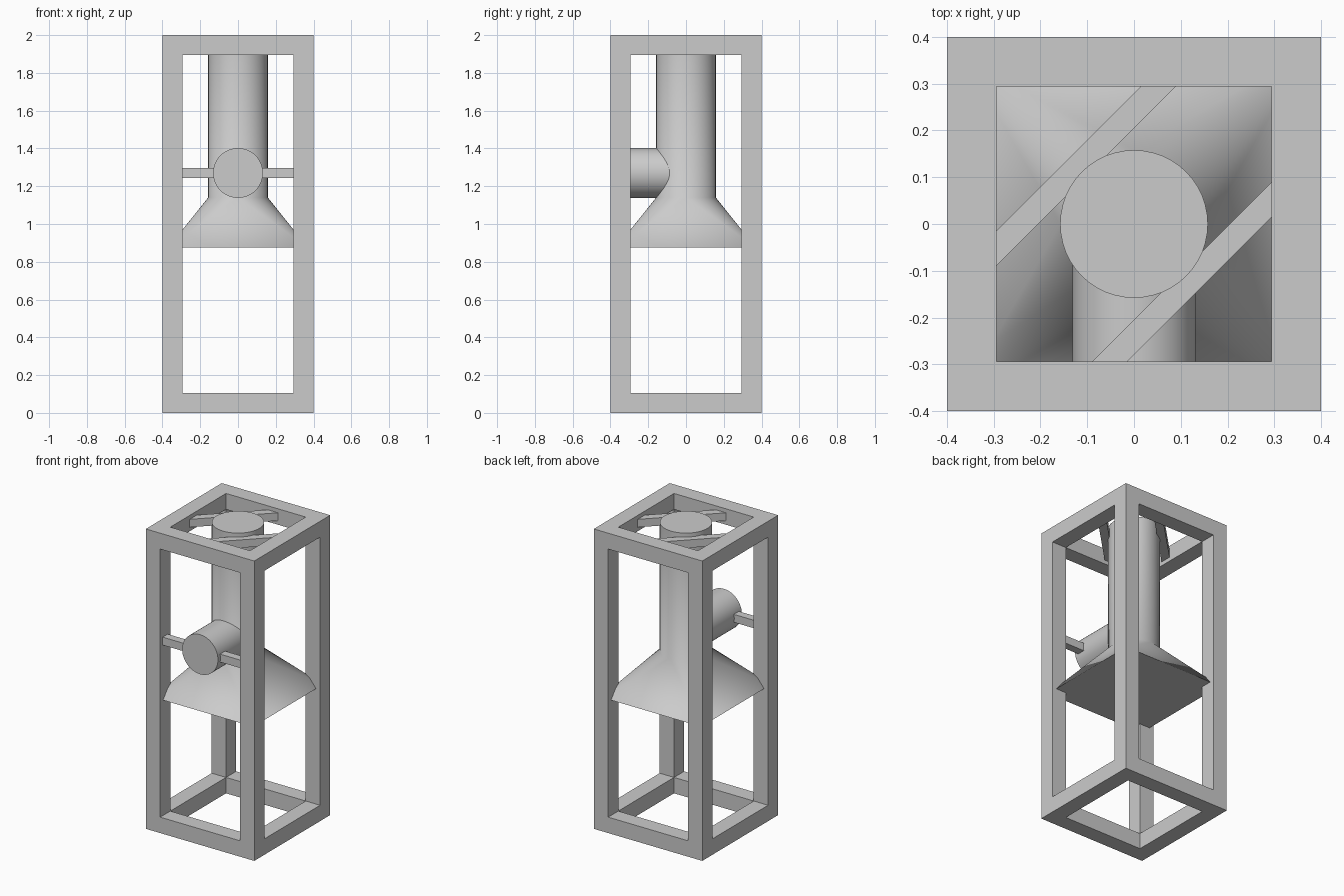
import bpy, bmesh
from math import pi, sin, cos, radians
from mathutils import Matrix, Vector

if "Cube" in bpy.data.objects:
    bpy.data.objects.remove(bpy.data.objects["Cube"], do_unlink=True)

grey = bpy.data.materials.new("light_grey")
grey.use_nodes = True
grey.diffuse_color = (0.6, 0.6, 0.6, 1)
grey.node_tree.nodes["Principled BSDF"].inputs["Base Color"].default_value = (0.6, 0.6, 0.6, 1)

OUT, INN, TOP = 0.4, 0.294, 2.0      # frame half width, opening half width, height
BAR = OUT - INN                      # frame member thickness
MID = (OUT + INN) / 2
STRUT = BAR / 2


def finish(name, bm, smooth=None):
    bmesh.ops.recalc_face_normals(bm, faces=bm.faces)
    mesh = bpy.data.meshes.new(name)
    bm.to_mesh(mesh)
    bm.free()
    obj = bpy.data.objects.new(name, mesh)
    bpy.context.collection.objects.link(obj)
    mesh.materials.append(grey)
    if smooth:
        bpy.ops.object.select_all(action='DESELECT')
        obj.select_set(True)
        bpy.context.view_layer.objects.active = obj
        bpy.ops.object.shade_smooth_by_angle(angle=radians(smooth))
    return obj


def add_box(bm, centre, size, turn=0):
    bmesh.ops.create_cube(bm, size=1, matrix=Matrix.Translation(centre)
                          @ Matrix.Rotation(turn, 4, 'Z') @ Matrix.Diagonal((*size, 1)))


def box(name, centre, size, turn=0):
    bm = bmesh.new()
    add_box(bm, centre, size, turn)
    return finish(name, bm)


# Open frame: four posts and two rings of rails
bm = bmesh.new()
for sx in (-1, 1):
    for sy in (-1, 1):
        add_box(bm, (sx * MID, sy * MID, TOP / 2), (BAR, BAR, TOP))
for z in (BAR / 2, TOP - BAR / 2):
    for s in (-1, 1):
        add_box(bm, (0, s * MID, z), (2 * INN, BAR, BAR))
        add_box(bm, (s * MID, 0, z), (BAR, 2 * INN, BAR))
finish("frame", bm)

# Main duct flaring from a round pipe into a square hood
R, N, HOOD = 0.158, 48, 0.37
Z_HOOD, Z_NECK = 0.875, 1.14
bm = bmesh.new()


def ring(z):
    return [bm.verts.new((R * cos(2 * pi * i / N), R * sin(2 * pi * i / N), z)) for i in range(N)]


neck, cap = ring(Z_NECK), ring(TOP)
corners = [bm.verts.new((x * HOOD, y * HOOD, Z_HOOD))
           for x, y in ((1, 1), (-1, 1), (-1, -1), (1, -1))]
for i in range(N):
    j = (i + 1) % N
    bm.faces.new((neck[i], neck[j], cap[j], cap[i]))
    bm.faces.new((neck[j], neck[i], corners[i * 4 // N]))
for q in range(4):
    bm.faces.new((corners[q - 1], corners[q], neck[q * N // 4]))
bm.faces.new(cap)
bm.faces.new(corners)
finish("duct_and_hood", bm, 60)

# Round side inlet reaching the front of the frame
Z_IN = 1.27
bm = bmesh.new()
bmesh.ops.create_cone(bm, cap_ends=True, segments=N, radius1=0.132, radius2=0.132, depth=OUT,
                      matrix=Matrix.Translation((0, -OUT / 2, Z_IN)) @ Matrix.Rotation(pi / 2, 4, 'X'))
finish("side_inlet", bm, 30)

# Strut holding the inlet between the front posts
box("inlet_strut", (0, -MID, Z_IN), (2 * INN + 0.04, STRUT, STRUT))

# Diagonal struts holding the duct in the top ring
for side, s in (("back", 1), ("front", -1)):
    offset = Vector((-s, s, 0)).normalized() * 0.1715
    box(side + "_diagonal_strut", offset + Vector((0, 0, TOP - BAR / 2)),
        (0.56, STRUT, STRUT), pi / 4)
